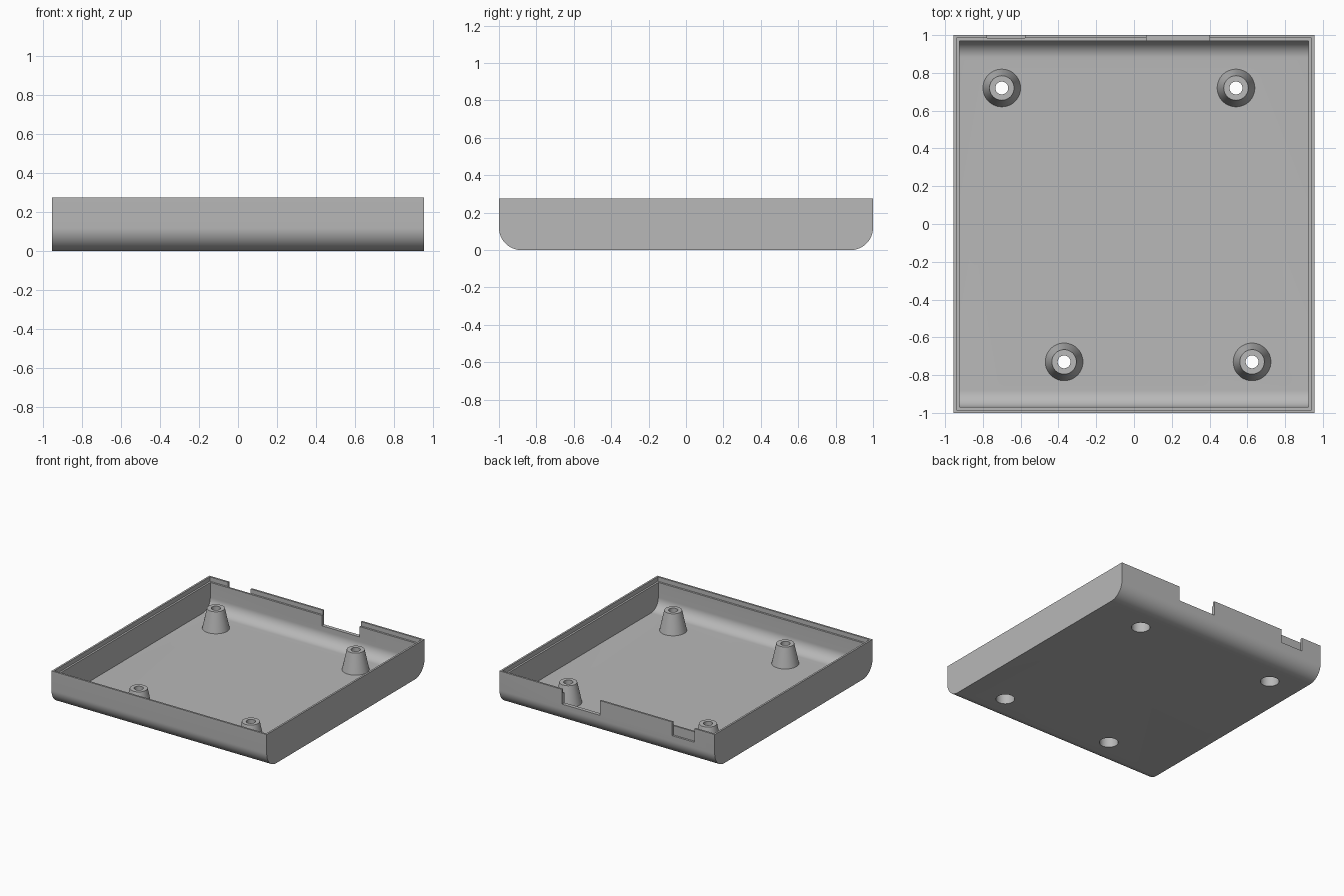
import bpy, bmesh, math

cube = bpy.data.objects.get("Cube")
if cube:
    bpy.data.objects.remove(cube, do_unlink=True)

HX, HY, H = 0.955, 1.0, 0.275      # half width, half depth, height
WALL, R = 0.03, 0.12               # wall thickness, bottom edge radius
LIP_Z = 0.24                       # height of the inner rim step
POSTS = [(-0.70, 0.72), (0.54, 0.72), (-0.37, -0.73), (0.625, -0.73)]

grey = bpy.data.materials.new("plain grey")
grey.use_nodes = True
grey.diffuse_color = (0.48, 0.48, 0.48, 1)
grey.node_tree.nodes["Principled BSDF"].inputs["Base Color"].default_value = grey.diffuse_color


def finish(bm, name):
    bmesh.ops.recalc_face_normals(bm, faces=bm.faces)
    mesh = bpy.data.meshes.new(name)
    bm.to_mesh(mesh)
    bm.free()
    mesh.materials.append(grey)
    obj = bpy.data.objects.new(name, mesh)
    bpy.context.collection.objects.link(obj)
    return obj


def trough(name, hx, hy, z0, z1, radius, steps=16):
    """Block along x whose two lower long edges are rounded."""
    pts = [(hy, z1), (-hy, z1)]
    for side in (-1, 1):
        for i in range(steps + 1):
            a = math.pi / 2 * i / steps
            if side > 0:
                a = math.pi / 2 - a
            pts.append((side * (hy - radius + radius * math.cos(a)),
                        z0 + radius - radius * math.sin(a)))
    bm = bmesh.new()
    face = bm.faces.new([bm.verts.new((-hx, y, z)) for y, z in pts])
    new = bmesh.ops.extrude_face_region(bm, geom=[face])["geom"]
    verts = [v for v in new if isinstance(v, bmesh.types.BMVert)]
    bmesh.ops.translate(bm, verts=verts, vec=(2 * hx, 0, 0))
    return finish(bm, name)


def box(name, x0, x1, y0, y1, z0, z1):
    bm = bmesh.new()
    bmesh.ops.create_cube(bm, size=1)
    bmesh.ops.scale(bm, verts=bm.verts, vec=(x1 - x0, y1 - y0, z1 - z0))
    bmesh.ops.translate(bm, verts=bm.verts,
                        vec=((x0 + x1) / 2, (y0 + y1) / 2, (z0 + z1) / 2))
    return finish(bm, name)


def cone(name, x, y, r0, r1, z0, z1):
    bm = bmesh.new()
    bmesh.ops.create_cone(bm, cap_ends=True, segments=48, radius1=r0,
                          radius2=r1, depth=z1 - z0)
    bmesh.ops.translate(bm, verts=bm.verts, vec=(x, y, (z0 + z1) / 2))
    return finish(bm, name)


def combine(target, tool, operation):
    """Apply a boolean and discard the tool."""
    mod = target.modifiers.new("bool", "BOOLEAN")
    mod.operation, mod.object, mod.solver = operation, tool, "EXACT"
    bpy.context.view_layer.update()
    graph = bpy.context.evaluated_depsgraph_get()
    mesh = bpy.data.meshes.new_from_object(target.evaluated_get(graph))
    target.modifiers.clear()
    target.data = mesh
    bpy.data.objects.remove(tool, do_unlink=True)


# Hollow shell with rounded front and back bottom edges
tray = trough("tray", HX, HY, 0, H, R)
combine(tray, trough("hollow", HX - WALL, HY - WALL, WALL, H + 0.1, R - WALL), "DIFFERENCE")

# Stepped rim around the inside of the opening
half = WALL / 2
combine(tray, box("rim_step", half - HX, HX - half, half - HY, HY - half,
                  LIP_Z, H + 0.1), "DIFFERENCE")

# Back wall: full opening and a shallow outer recess
combine(tray, box("port", 0.065, 0.40, 0.9, 1.1, 0.157, H + 0.1), "DIFFERENCE")
combine(tray, box("recess", -0.777, -0.577, HY - half - 0.001, 1.1, 0.165, H + 0.1), "DIFFERENCE")

# Tapered screw posts, bored through and counterbored from below
for x, y in POSTS:
    combine(tray, cone("post", x, y, 0.103, 0.065, 0.015, 0.19), "UNION")
    combine(tray, cone("counterbore", x, y, 0.069, 0.069, -0.05, 0.1), "DIFFERENCE")
    combine(tray, cone("bore", x, y, 0.034, 0.034, 0.05, 0.3), "DIFFERENCE")

tray.data.materials.clear()
tray.data.materials.append(grey)
bpy.ops.object.select_all(action="DESELECT")
tray.select_set(True)
bpy.context.view_layer.objects.active = tray
bpy.ops.object.shade_smooth_by_angle(angle=math.radians(30))
